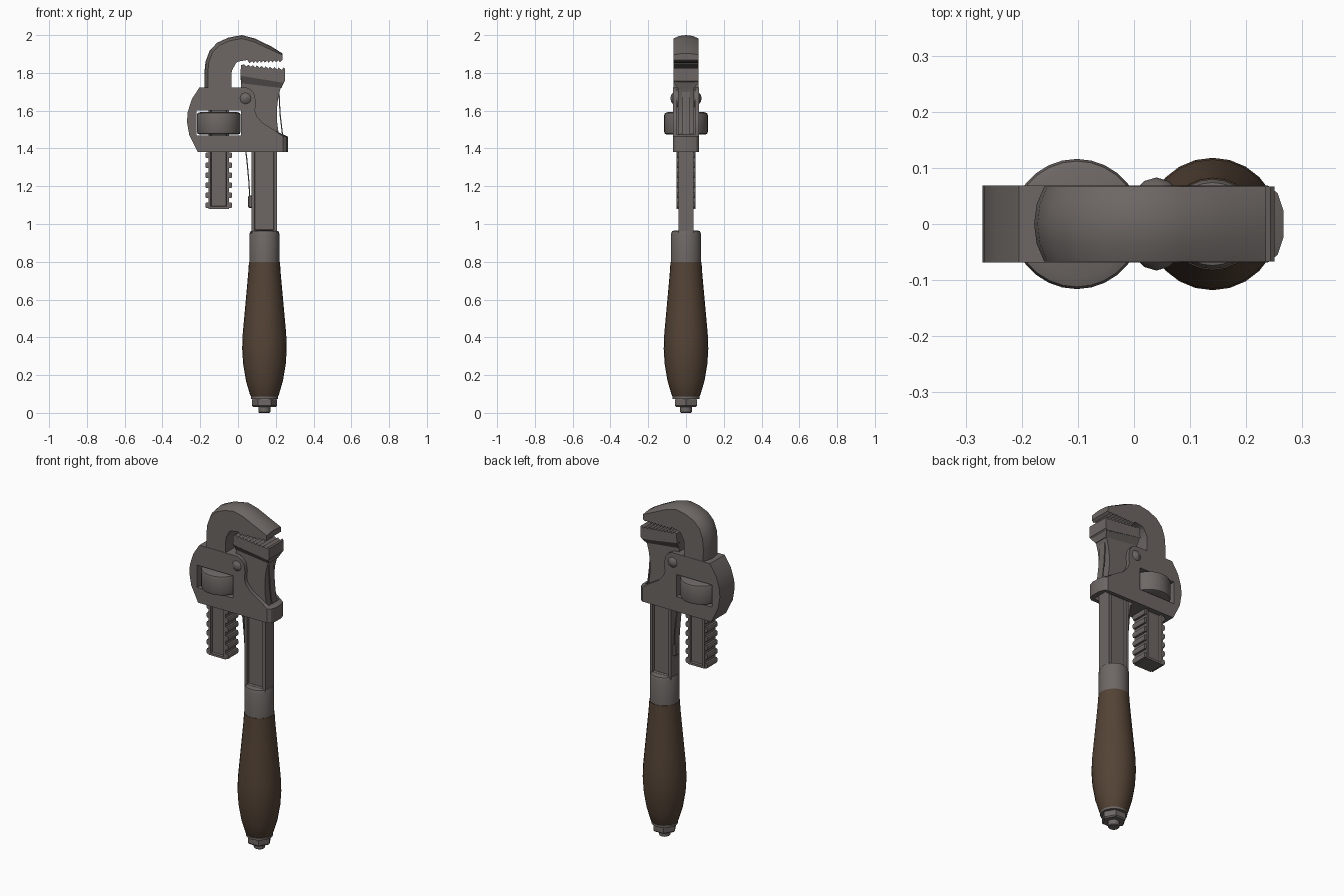
import bpy, bmesh, math
from mathutils import Vector, Matrix

if "Cube" in bpy.data.objects:
    bpy.data.objects.remove(bpy.data.objects["Cube"])


def material(name, rgb):
    m = bpy.data.materials.new(name)
    m.diffuse_color = (*rgb, 1)
    m.use_nodes = True
    m.node_tree.nodes["Principled BSDF"].inputs["Base Color"].default_value = m.diffuse_color
    return m


METAL = material("dull_steel", (0.155, 0.137, 0.129))
WOOD = material("dark_wood", (0.088, 0.056, 0.036))


def finish(name, bm, mat=METAL, smooth=True):
    bmesh.ops.recalc_face_normals(bm, faces=bm.faces)
    me = bpy.data.meshes.new(name)
    bm.to_mesh(me)
    bm.free()
    me.materials.append(mat)
    ob = bpy.data.objects.new(name, me)
    bpy.context.collection.objects.link(ob)
    if smooth:
        bpy.ops.object.select_all(action='DESELECT')
        ob.select_set(True)
        bpy.context.view_layer.objects.active = ob
        bpy.ops.object.shade_smooth_by_angle(angle=math.radians(32))
    return ob


def loft(name, slices):
    """Join matching x-z outlines, each given as (y, points)."""
    bm = bmesh.new()
    rings = [[bm.verts.new((x, y, z)) for x, z in pts] for y, pts in slices]
    for a, b in zip(rings, rings[1:]):
        for i in range(len(a)):
            j = (i + 1) % len(a)
            bm.faces.new((a[i], a[j], b[j], b[i]))
    bm.faces.new(rings[0])
    bm.faces.new(rings[-1])
    return finish(name, bm)


def plate(name, pts, half):
    return loft(name, [(-half, pts), (half, pts)])


def box(name, x0, x1, half, z0, z1, panel=0, depth=0.012, bevel=0):
    """Box centred on y = 0, with optional sunken front and back panels."""
    bm = bmesh.new()
    bmesh.ops.create_cube(bm, size=1)
    bmesh.ops.transform(bm, verts=bm.verts, matrix=Matrix.Translation(
        ((x0 + x1) / 2, 0, (z0 + z1) / 2)) @ Matrix.Diagonal((x1 - x0, 2 * half, z1 - z0, 1)))
    if bevel:
        bmesh.ops.bevel(bm, geom=bm.edges[:], offset=bevel, segments=1, affect='EDGES')
    bm.normal_update()
    if panel:
        for f in [f for f in bm.faces if abs(f.normal.y) > 0.9]:
            n = f.normal.copy()
            bmesh.ops.inset_region(bm, faces=[f], thickness=panel)
            ring = bmesh.ops.inset_region(bm, faces=[f], thickness=0.004)
            bmesh.ops.translate(bm, verts=f.verts, vec=-n * depth)
    return finish(name, bm, smooth=False)


def lathe(name, cx, prof, sides=24, mat=METAL, smooth=True):
    """Turn (radius, z) points about a vertical axis at x = cx."""
    bm = bmesh.new()
    rings = [[bm.verts.new((cx + r * math.cos(2 * math.pi * i / sides),
                            r * math.sin(2 * math.pi * i / sides), z))
              for i in range(sides)] for r, z in prof]
    for a, b in zip(rings, rings[1:]):
        for i in range(sides):
            j = (i + 1) % sides
            bm.faces.new((a[i], a[j], b[j], b[i]))
    bm.faces.new(rings[0])
    bm.faces.new(rings[-1])
    return finish(name, bm, mat, smooth)


def cut(ob, cutter):
    m = ob.modifiers.new("cut", 'BOOLEAN')
    m.operation, m.solver, m.object = 'DIFFERENCE', 'EXACT', cutter
    cutter.hide_render = True
    bpy.context.view_layer.objects.active = ob
    bpy.ops.object.modifier_apply(modifier=m.name)
    bpy.data.objects.remove(cutter)


def teeth(xa, za, xb, zb, n, height):
    """Saw-tooth points from one end to the other."""
    pts = []
    for i in range(n):
        t, u = i / n, (i + 0.7) / n
        pts.append((xa + (xb - xa) * t, za + (zb - za) * t))
        pts.append((xa + (xb - xa) * u, za + (zb - za) * u + height))
    return pts


AX = 0.14   # handle axis

# Handle, collar and end nut
lathe("handle", AX, [(.070, .085), (.076, .095), (.098, .17), (.113, .26), (.118, .34),
                     (.115, .42), (.105, .53), (.094, .65), (.086, .74), (.082, .80)], 24, WOOD)
lathe("collar", AX, [(.080, .80), (.080, .945), (.074, .962), (.06, .966)])
lathe("washer", AX, [(.072, .074), (.072, .086)])
lathe("end_nut", AX, [(.060, .032), (.067, .039), (.067, .068), (.062, .075)], 6, smooth=False)
lathe("end_bolt", AX, [(.027, 0), (.031, .004), (.031, .04)], 12)

# Bar with sunken panels
box("bar", .071, .207, .04, .95, 1.50, panel=.024)

# Heel jaw: toothed block over a waisted neck
top = teeth(.03, 1.846, .238, 1.826, 9, -.011)
block = [(.012, 1.785), (.016, 1.84)] + top + [(.243, 1.829), (.25, 1.822), (.25, 1.757),
                                               (.238, 1.748)]
plate("heel_jaw", block, .067)
neck = [(.013, 1.79), (.24, 1.755), (.226, 1.72), (.213, 1.67), (.206, 1.61), (.207, 1.54),
        (.215, 1.48), (.215, 1.42), (.071, 1.42), (.06, 1.50), (.035, 1.58), (.018, 1.70)]
plate("heel_neck", neck, .043)
loft("heel_taper", [(-.066, [(.014, 1.785), (.244, 1.751), (.244, 1.752), (.014, 1.787)]),
                    (-.043, [(.016, 1.745), (.230, 1.720), (.244, 1.76), (.014, 1.79)]),
                    (.043, [(.016, 1.745), (.230, 1.720), (.244, 1.76), (.014, 1.79)]),
                    (.066, [(.014, 1.785), (.244, 1.751), (.244, 1.752), (.014, 1.787)])])

# Hook jaw with a crowned back
back = [(-.176, 1.71), (-.178, 1.80), (-.172, 1.86), (-.150, 1.918), (-.11, 1.96), (-.05, 1.987),
        (.02, 2.0), (.09, 1.982), (.18, 1.938), (.235, 1.903)]
inner = teeth(.235, 1.868, .055, 1.862, 9, -.011) + [
    (.05, 1.868), (.0, 1.86), (-.012, 1.85), (-.033, 1.81), (-.035, 1.71)]
centre = Vector((.02, 1.80))
side = []
for p in back:
    d = Vector(p) - centre
    side.append(tuple(centre + d * (1 - .018 / d.length)))
side[-1] = (.235, 1.895)
mid = [tuple(Vector(a).lerp(Vector(b), .75)) for a, b in zip(side, back)]
loft("hook_jaw", [(-.067, side + inner), (-.035, mid + inner), (0, back + inner),
                  (.035, mid + inner), (.067, side + inner)])

# Hook shank with thread ridges on both edges
box("hook_shank", -.157, -.047, .05, 1.08, 1.74, panel=.018)
for k in range(6):
    z = 1.088 + k * .053
    for s, a in ((-1, "left"), (1, "right")):
        x = -.102 + s * .05
        w = s * .021
        pts = [(x, z - .004), (x + w * .8, z - .004), (x + w, z + .004), (x + w, z + .018),
               (x + w * .8, z + .026), (x, z + .026)]
        plate(f"thread_{a}_{k}", pts, .048)

# Frame: rounded end, window for the nut and slot for the bar
outline = [(-.205, 1.722), (-.245, 1.66), (-.267, 1.59), (-.27, 1.54), (-.258, 1.47),
           (-.213, 1.38), (.266, 1.38), (.266, 1.462), (.20, 1.493), (.13, 1.535), (.10, 1.57),
           (.09, 1.60), (.094, 1.645), (.088, 1.685), (.07, 1.71), (.045, 1.722)]


def clamp(limit):
    return [(min(x, limit), z) for x, z in outline]


frame = loft("frame", [(-.069, clamp(.238)), (-.055, clamp(.256)), (-.025, outline),
                       (.025, outline), (.055, clamp(.256)), (.069, clamp(.238))])
cut(frame, box("window_cutter", -.219, .015, .2, 1.468, 1.60))
cut(frame, box("slot_cutter", .045, .236, .047, 1.3, 1.8))

# Adjusting nut
lathe("adjusting_nut", -.102, [(.10, 1.473), (.112, 1.478), (.116, 1.49), (.116, 1.575),
                               (.112, 1.587), (.095, 1.593)], 28)

# Pivot pin with domed heads
bm = bmesh.new()
bmesh.ops.create_uvsphere(bm, u_segments=16, v_segments=10, radius=1)
bmesh.ops.transform(bm, verts=bm.verts, matrix=Matrix.Translation((.04, 0, 1.665))
                    @ Matrix.Diagonal((.056, .083, .056, 1)))
finish("pivot_pin", bm)

# Leaf springs on either side of the bar


def leaf(name, path, half, t=.006):
    plate(name, path + [(x + t, z) for x, z in reversed(path)], half)


leaf("right_spring", [(.214, 1.71), (.216, 1.65), (.221, 1.57), (.233, 1.47)], .022)
leaf("left_spring", [(.034, 1.42), (.044, 1.34), (.055, 1.22), (.062, 1.09)], .022)
box("spring_foot", .054, .075, .022, 1.085, 1.15, bevel=.004)
